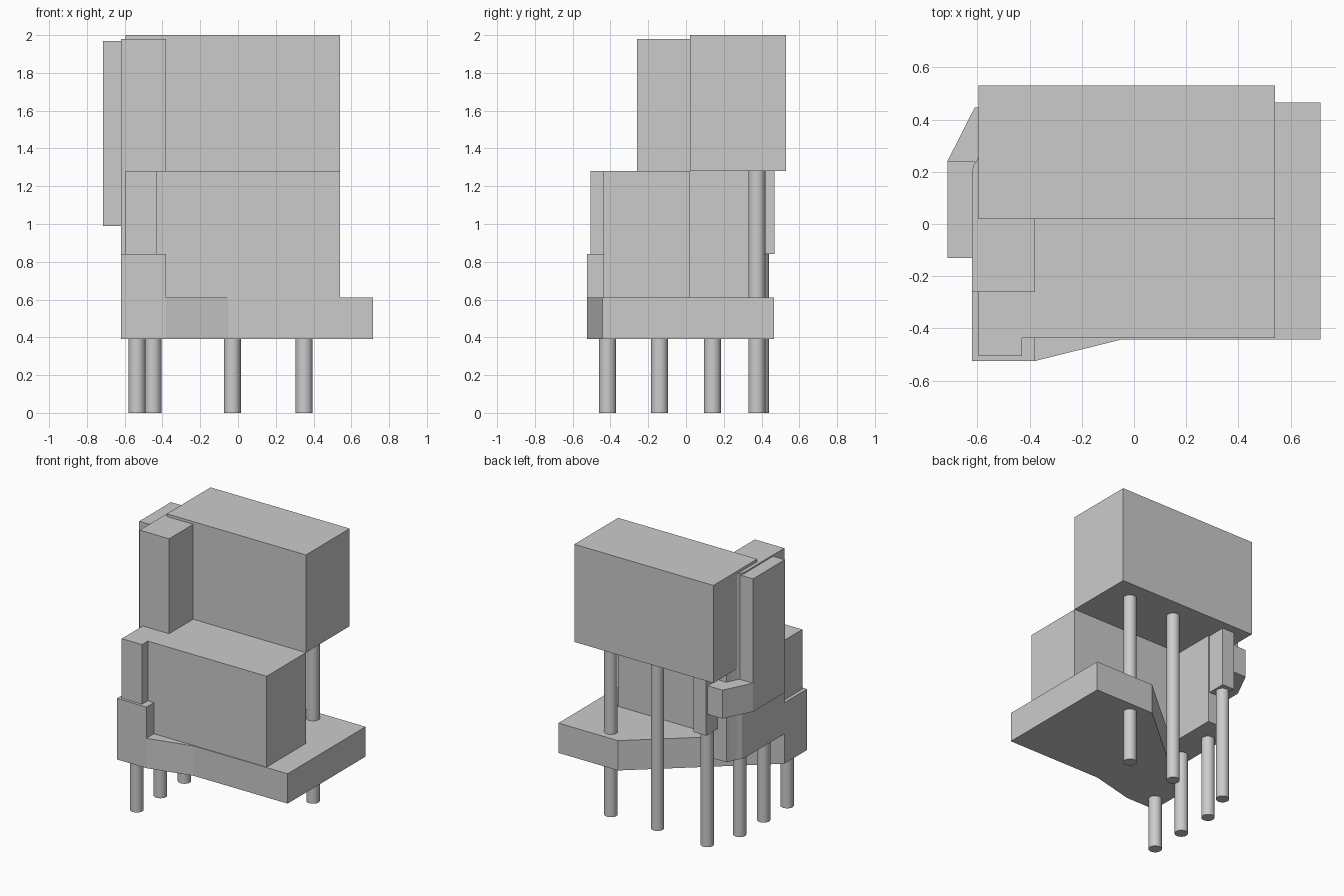
import bpy
import bmesh
import math

cube = bpy.data.objects.get("Cube")
if cube:
    bpy.data.objects.remove(cube, do_unlink=True)

# One plain concrete colour for the whole building
grey = bpy.data.materials.new("concrete_grey")
grey.use_nodes = True
colour = (0.6, 0.6, 0.6, 1)
grey.diffuse_color = colour
grey.node_tree.nodes["Principled BSDF"].inputs["Base Color"].default_value = colour


def prism(name, outline, low, high):
    """Extrude a plan outline between two heights."""
    bm = bmesh.new()
    face = bm.faces.new([bm.verts.new((x, y, low)) for x, y in outline])
    top = bmesh.ops.extrude_face_region(bm, geom=[face])["geom"]
    for v in top:
        if isinstance(v, bmesh.types.BMVert):
            v.co.z = high
    bmesh.ops.recalc_face_normals(bm, faces=bm.faces)
    mesh = bpy.data.meshes.new(name)
    bm.to_mesh(mesh)
    bm.free()
    mesh.materials.append(grey)
    obj = bpy.data.objects.new(name, mesh)
    bpy.context.collection.objects.link(obj)
    return obj


def box(name, x0, x1, y0, y1, low, high):
    return prism(name, [(x0, y0), (x1, y0), (x1, y1), (x0, y1)], low, high)


def pillar(name, x, y, top):
    bpy.ops.mesh.primitive_cylinder_add(vertices=32, radius=0.045, depth=top,
                                        location=(x, y, top / 2))
    obj = bpy.context.object
    obj.name = name
    obj.data.materials.append(grey)
    bpy.ops.object.shade_smooth_by_angle(angle=math.radians(30))


# Heights of the floors
deck, terrace, ledge, floor = 0.39, 0.61, 0.84, 1.28

# Raised terrace with slanted front and back edges
prism("terrace_slab", [(-0.62, -0.525), (-0.38, -0.525), (-0.05, -0.443), (0.715, -0.443),
                       (0.715, 0.465), (0.23, 0.465), (-0.62, -0.26)], deck, terrace)

# Main stacked volumes
box("lower_block", -0.595, 0.54, -0.437, 0.02, terrace, floor)
box("upper_block", -0.595, 0.54, 0.02, 0.53, floor, 2.0)

# Front corner parapet and bay
box("corner_parapet", -0.62, -0.38, -0.525, -0.26, terrace, ledge)
box("corner_bay", -0.595, -0.43, -0.505, -0.437, ledge, floor)

# Stair tower with a rounded rear corner
prism("stair_tower", [(-0.62, -0.26), (-0.38, -0.26), (-0.38, 0.33), (-0.56, 0.33),
                      (-0.575, 0.295), (-0.595, 0.255), (-0.615, 0.225), (-0.62, 0.2)],
      terrace, 1.98)
box("rear_wall", -0.49, -0.39, 0.33, 0.468, ledge, floor)

# Projecting side balcony and tall fin
prism("side_balcony", [(-0.715, -0.13), (-0.49, -0.13), (-0.49, 0.447),
                       (-0.61, 0.447), (-0.715, 0.24)], 0.99, 1.2)
box("side_fin", -0.715, -0.61, -0.13, 0.24, 0.99, 1.97)

# Pillars: tall ones under the upper block, short ones along the side
for i, x in enumerate((-0.03, 0.35)):
    pillar(f"tall_pillar_{i + 1}", x, 0.375, floor)
pillar("rear_wall_pillar", -0.45, 0.395, ledge)
for i, y in enumerate((-0.415, -0.14, 0.14)):
    pillar(f"side_pillar_{i + 1}", -0.535, y, terrace)
